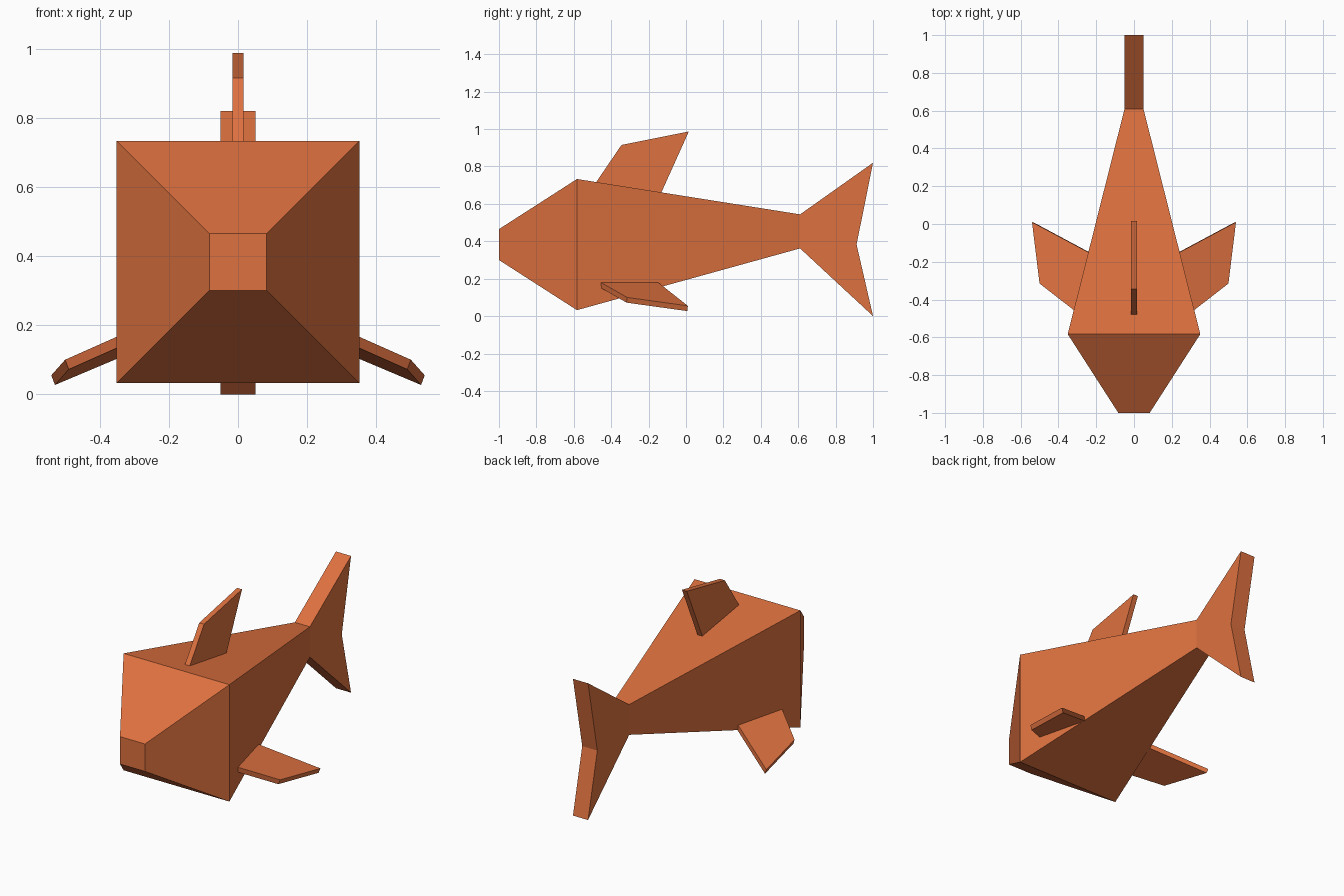
import bpy
import bmesh
from mathutils import Vector

old = bpy.data.objects.get("Cube")
if old:
    bpy.data.objects.remove(old, do_unlink=True)

# Single skin colour
skin = bpy.data.materials.new("orange skin")
skin.use_nodes = True
skin.diffuse_color = (0.73, 0.165, 0.05, 1)
skin.node_tree.nodes["Principled BSDF"].inputs["Base Color"].default_value = (0.73, 0.165, 0.05, 1)


def loft(name, rings):
    """Join rings of points into a closed, flat-shaded solid."""
    bm = bmesh.new()
    loops = [[bm.verts.new(p) for p in ring] for ring in rings]
    n = len(loops[0])
    for a, b in zip(loops, loops[1:]):
        for i in range(n):
            j = (i + 1) % n
            bm.faces.new((a[i], a[j], b[j], b[i]))
    bm.faces.new(loops[0])
    bm.faces.new(loops[-1])
    bmesh.ops.recalc_face_normals(bm, faces=bm.faces)
    mesh = bpy.data.meshes.new(name)
    bm.to_mesh(mesh)
    bm.free()
    mesh.materials.append(skin)
    obj = bpy.data.objects.new(name, mesh)
    bpy.context.collection.objects.link(obj)
    return obj


def rectangle(y, half, low, high):
    return [(-half, y, low), (half, y, low), (half, y, high), (-half, y, high)]


def upright_plate(name, profile, half):
    """Side profile (y, z) given a thickness along x."""
    return loft(name, [[(x, y, z) for y, z in profile] for x in (-half, half)])


# Body: blunt snout, broad shoulders, narrow tail root
loft("body", [rectangle(-1.0, 0.083, 0.30, 0.465),
              rectangle(-0.583, 0.351, 0.032, 0.733),
              rectangle(0.61, 0.05, 0.362, 0.544)])

# Tail fin, with its root tucked into the body
upright_plate("tail_fin", [(0.59, 0.362), (0.61, 0.362), (1.0, 0.0), (0.912, 0.383),
                           (1.0, 0.82), (0.61, 0.544), (0.59, 0.544)], 0.05)

# Dorsal fin, leaning back
upright_plate("dorsal_fin", [(-0.515, 0.665), (-0.345, 0.915),
                             (0.015, 0.987), (-0.15, 0.62)], 0.016)

# Side fins: sloping slabs, mirrored left and right
outline = [(0.28, -0.486), (0.50, -0.315), (0.54, 0.01), (0.20, -0.172)]
drop = Vector((0.372, 0.093, 1)).normalized() * -0.03
for name, side in (("left_side_fin", 1), ("right_side_fin", -1)):
    top = [Vector((x, y, 0.10 - 0.372 * (x - 0.50) - 0.093 * (y + 0.315))) for x, y in outline]
    rings = [top, [p + drop for p in top]]
    loft(name, [[(side * p.x, p.y, p.z) for p in ring] for ring in rings])
